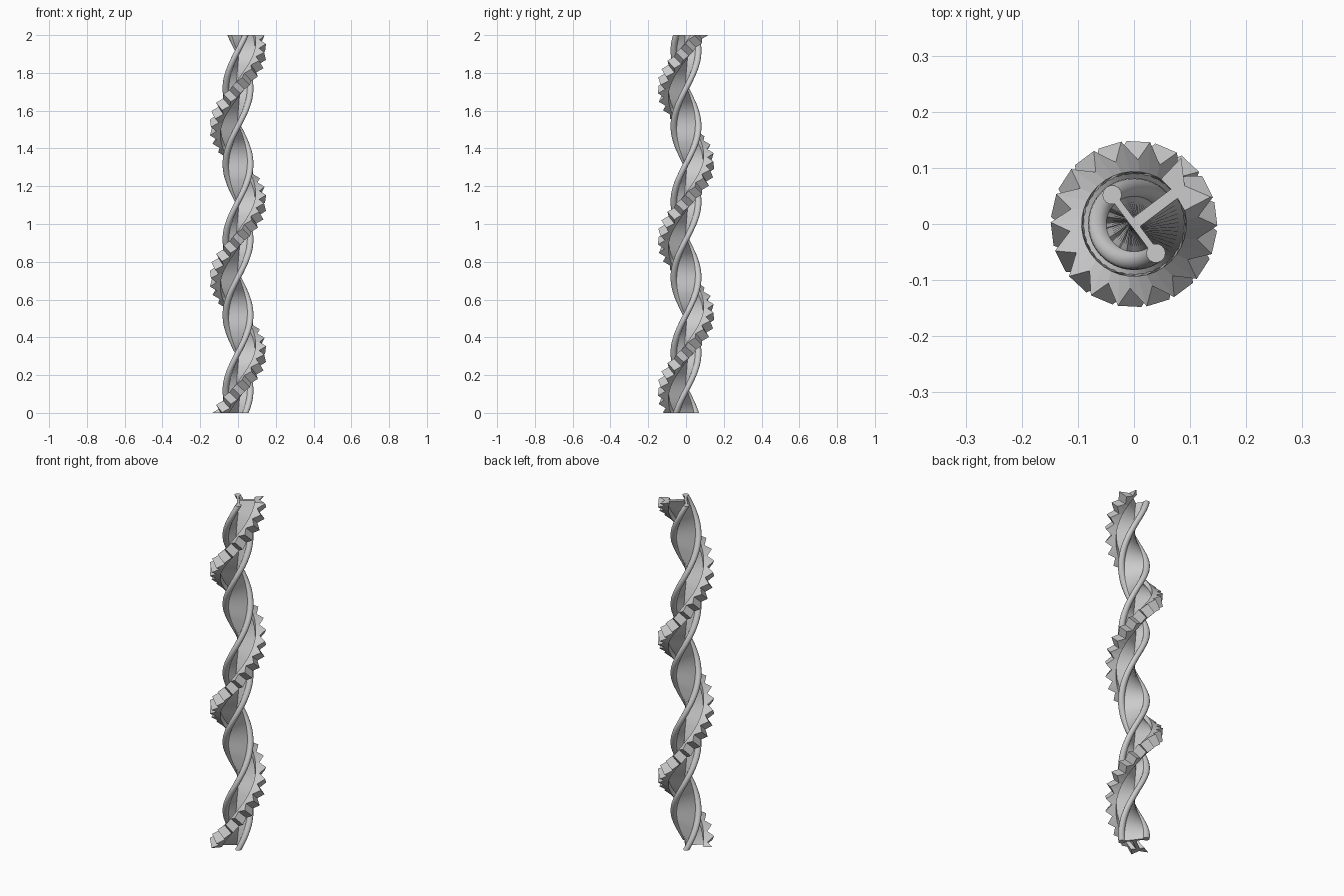
import bpy, bmesh, math
from mathutils import Vector

if "Cube" in bpy.data.objects:
    bpy.data.objects.remove(bpy.data.objects["Cube"])

HEIGHT, PITCH, START = 2.0, 0.8, math.radians(217)
TEETH_PER_TURN = 18


def angle(z):
    return START + 2 * math.pi * z / PITCH


def sweep(bm, rings):
    # Skin a list of closed rings and cap both ends
    rows = [[bm.verts.new(p) for p in ring] for ring in rings]
    n = len(rows[0])
    for a, b in zip(rows, rows[1:]):
        for i in range(n):
            j = (i + 1) % n
            bm.faces.new((a[i], a[j], b[j], b[i]))
    bm.faces.new(rows[0][::-1])
    bm.faces.new(rows[-1])
    bmesh.ops.recalc_face_normals(bm, faces=bm.faces)


def finish(bm, name, smooth):
    me = bpy.data.meshes.new(name)
    bm.to_mesh(me)
    bm.free()
    ob = bpy.data.objects.new(name, me)
    bpy.context.collection.objects.link(ob)
    if smooth:
        bpy.context.view_layer.objects.active = ob
        ob.select_set(True)
        bpy.ops.object.shade_smooth_by_angle(angle=math.radians(35))
        ob.select_set(False)


# Twisted core: T section with a round bead at each end of the crossbar
BAR, STEM, BEAD, BEAD_AT, STEM_END = 0.006, 0.010, 0.017, 0.065, 0.1
neck = math.asin(BAR / BEAD)


def bead(side):
    steps = 12
    first = -math.pi / 2 + neck
    sweep_angle = 2 * math.pi - 2 * neck
    return [(BEAD * math.cos(first + sweep_angle * k / steps),
             side * BEAD_AT + BEAD * math.sin(first + sweep_angle * k / steps))
            for k in range(steps + 1)]


top_bead = bead(1)
low_bead = [(x, -y) for x, y in reversed(top_bead)]
# rotate the bead start points so the outline runs counter-clockwise
top_bead = [(BEAD * math.sin(neck + (2 * math.pi - 2 * neck) * k / 12),
             BEAD_AT - BEAD * math.cos(neck + (2 * math.pi - 2 * neck) * k / 12)) for k in range(13)]
low_bead = [(-x, -y) for x, y in top_bead]
outline = ([(BAR, -STEM), (STEM_END, -STEM), (STEM_END, STEM), (BAR, STEM)]
           + top_bead + low_bead)
rings = []
LAYERS = 160
for k in range(LAYERS + 1):
    z = HEIGHT * k / LAYERS
    c, s = math.cos(angle(z)), math.sin(angle(z))
    rings.append([(x * c - y * s, x * s + y * c, z) for x, y in outline])
bm = bmesh.new()
sweep(bm, rings)
finish(bm, "twisted_core", True)

# Toothed helical rack on the end of the stem, trimmed flat at both ends
INNER, ROOT, TIP, HALF = 0.091, 0.113, 0.147, 0.029
half_tooth = PITCH / TEETH_PER_TURN / 2
slope = PITCH / (2 * math.pi * 0.12)
rings = []
for k in range(-4, int(HEIGHT / half_tooth) + 6):
    z = k * half_tooth
    a = angle(z)
    radial = Vector((math.cos(a), math.sin(a), 0))
    along = Vector((-math.sin(a), math.cos(a), slope)).normalized()
    across = radial.cross(along)
    outer = TIP if k % 2 else ROOT
    rings.append([Vector((0, 0, z)) + radial * r + across * v
                  for r, v in ((INNER, -HALF), (outer, -HALF), (outer, HALF), (INNER, HALF))])
bm = bmesh.new()
sweep(bm, rings)
for z, n in ((0, -1), (HEIGHT, 1)):
    geom = bm.verts[:] + bm.edges[:] + bm.faces[:]
    cut = bmesh.ops.bisect_plane(bm, geom=geom, plane_co=(0, 0, z), plane_no=(0, 0, n),
                                 clear_outer=True)
    edges = [e for e in cut["geom_cut"] if isinstance(e, bmesh.types.BMEdge)]
    bmesh.ops.holes_fill(bm, edges=edges, sides=0)
finish(bm, "toothed_rack", False)
